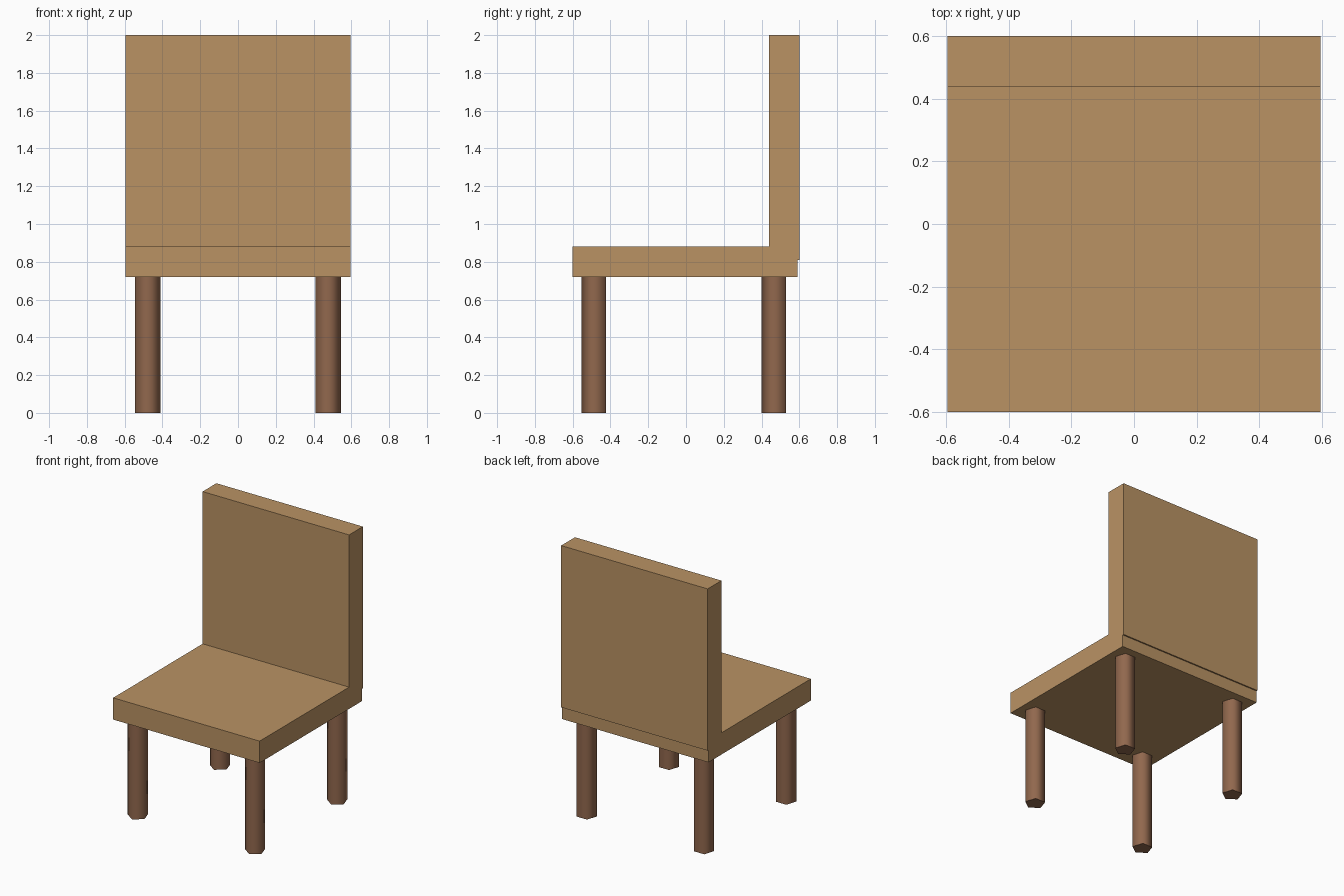
import bpy
import math

cube = bpy.data.objects.get("Cube")
if cube:
    bpy.data.objects.remove(cube, do_unlink=True)


def make_material(name, rgb):
    mat = bpy.data.materials.new(name)
    mat.use_nodes = True
    mat.diffuse_color = (*rgb, 1)
    mat.node_tree.nodes["Principled BSDF"].inputs["Base Color"].default_value = (*rgb, 1)
    return mat


light_wood = make_material("light wood", (0.49, 0.29, 0.127))
brown_wood = make_material("brown wood", (0.285, 0.138, 0.075))

WIDTH = 1.192
THICK = 0.16
SEAT_Y = -0.005      # the seat sits slightly forward of the backrest's rear face
SEAT_BOTTOM = 0.72


def box(name, size, center):
    bpy.ops.mesh.primitive_cube_add(size=1, location=center)
    obj = bpy.context.object
    obj.name = name
    obj.scale = size
    bpy.ops.object.transform_apply(location=False, rotation=False, scale=True)
    obj.data.materials.append(light_wood)


def leg(name, x, y):
    # Five-sided post with one corner pointing forward
    height = SEAT_BOTTOM + 0.04
    bpy.ops.mesh.primitive_cylinder_add(vertices=5, radius=0.071, depth=height,
                                        location=(x, y, height / 2),
                                        rotation=(0, 0, math.pi))
    obj = bpy.context.object
    obj.name = name
    bpy.ops.object.transform_apply(location=False, rotation=True, scale=False)
    # Rounded sides, crisp end caps
    bpy.ops.object.shade_smooth_by_angle(angle=math.radians(80))
    obj.data.materials.append(brown_wood)


# Seat and backrest slabs
box("seat", (WIDTH, 1.19, THICK), (0, SEAT_Y, SEAT_BOTTOM + THICK / 2))
box("backrest", (WIDTH, THICK, 1.19), (0, 0.6 - THICK / 2, 2 - 1.19 / 2))

# Four legs
for end, sy in (("front", -1), ("back", 1)):
    for side, sx in (("right", -1), ("left", 1)):
        leg(f"{end}_{side}_leg", sx * 0.477, SEAT_Y + sy * 0.477)
